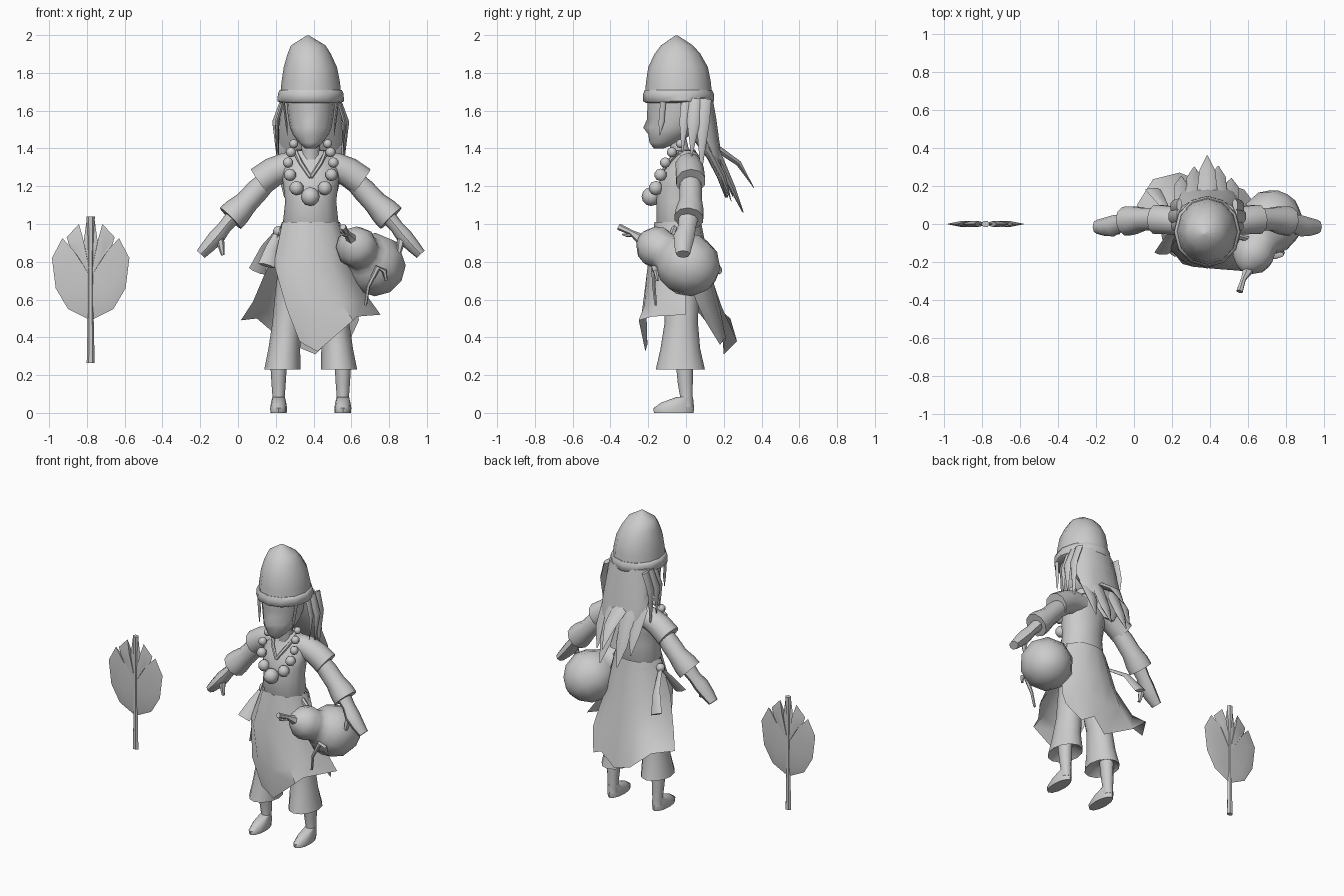
import bpy, bmesh, math
from mathutils import Vector

CX = 0.385  # centre line of the figure
grey = bpy.data.materials.new("plain_grey")
grey.diffuse_color = (0.6, 0.6, 0.6, 1)


def make(name, verts, faces, smooth=50, closed=True):
    me = bpy.data.meshes.new(name)
    me.from_pydata([tuple(v) for v in verts], [], faces)
    if closed:
        bm = bmesh.new()
        bm.from_mesh(me)
        bmesh.ops.recalc_face_normals(bm, faces=bm.faces)
        bm.to_mesh(me)
        bm.free()
    me.materials.append(grey)
    ob = bpy.data.objects.new(name, me)
    bpy.context.collection.objects.link(ob)
    bpy.ops.object.select_all(action='DESELECT')
    ob.select_set(True)
    bpy.context.view_layer.objects.active = ob
    bpy.ops.object.shade_smooth_by_angle(angle=math.radians(smooth))
    return ob


def skin(name, rings, smooth=50):
    """Bridge equal rings of points and close both ends."""
    n = len(rings[0])
    verts = [p for r in rings for p in r]
    faces = [(i * n + j, i * n + (j + 1) % n, (i + 1) * n + (j + 1) % n, (i + 1) * n + j)
             for i in range(len(rings) - 1) for j in range(n)]
    faces += [tuple(range(n))[::-1], tuple(range(len(verts) - n, len(verts)))]
    return make(name, verts, faces, smooth)


def loft(name, rows, n=12, smooth=50):
    """Upright form; rows are (cx, cy, z, rx, ry)."""
    return skin(name, [[(cx + rx * math.cos(2 * math.pi * k / n),
                         cy + ry * math.sin(2 * math.pi * k / n), z) for k in range(n)]
                       for cx, cy, z, rx, ry in rows], smooth)


def tube(name, pts, n=8, flat=1.0, ref=(0, 1, 0)):
    """Form along a path; pts are (x, y, z, radius), flat scales it along ref."""
    ps = [Vector(p[:3]) for p in pts]
    rings = []
    for i, p in enumerate(ps):
        d = (ps[min(i + 1, len(ps) - 1)] - ps[max(i - 1, 0)]).normalized()
        a = d.cross(Vector(ref)).normalized()
        b = a.cross(d)
        r = pts[i][3]
        rings.append([p + a * r * math.cos(2 * math.pi * k / n) + b * r * flat * math.sin(2 * math.pi * k / n)
                      for k in range(n)])
    return skin(name, rings)


def sheet(name, rows):
    """Cloth from rows of equally many points."""
    n = len(rows[0])
    return make(name, [p for r in rows for p in r],
                [(i * n + j, i * n + j + 1, (i + 1) * n + j + 1, (i + 1) * n + j)
                 for i in range(len(rows) - 1) for j in range(n - 1)], closed=False)


def ball(name, loc, r, seg=8, rings=5):
    bm = bmesh.new()
    bmesh.ops.create_uvsphere(bm, u_segments=seg, v_segments=rings, radius=r)
    pts = [Vector(loc) + v.co for v in bm.verts]
    faces = [tuple(v.index for v in f.verts) for f in bm.faces]
    bm.free()
    return make(name, pts, faces)


# Leaf fan: notched blade, thicker inside the rim, creased along the stem
half = [(0, .49), (-.12, .55), (-.185, .66), (-.205, .82), (-.15, .925), (-.11, .875),
        (-.127, .93), (-.062, 1.0), (-.038, .90), (-.02, 1.03)]
rim = half + [(-x, z) for x, z in half[:0:-1]]
m = len(rim)
verts = [(-.78 + x, 0, z) for x, z in rim]
faces = []
for s in (-1, 1):
    b = len(verts)
    verts += [(-.78 + x * .62, s * (.016 if abs(x) > .04 else .006), .72 + (z - .72) * .7) for x, z in rim]
    verts.append((-.78, s * .004, .72))
    for i in range(m):
        j = (i + 1) % m
        faces += [(i, j, b + j, b + i), (b + i, b + j, b + m)]
make("leaf_blade", verts, faces, 60)
tube("leaf_stem", [(-.78, 0, .265, .021), (-.78, 0, .5, .016), (-.78, 0, .8, .015), (-.78, 0, 1.04, .022)], 6, .8)

# Hat with rolled band
loft("hat_dome", [(CX, -.04, 1.67, .163, .178), (CX, -.04, 1.75, .155, .172), (.383, -.042, 1.83, .141, .158),
                  (.377, -.045, 1.90, .115, .122), (.372, -.048, 1.945, .092, .085), (.37, -.05, 1.997, .008, .008)], 12)
loft("hat_band", [(CX, -.04, 1.64, .155, .17), (CX, -.04, 1.65, .176, .188),
                  (CX, -.04, 1.69, .174, .187), (CX, -.04, 1.71, .164, .178)], 12, 65)

# Head with the nose drawn out and the eye sockets pressed in, and neck
head = loft("head", [(CX, -.145, 1.40, .028, .025), (CX, -.115, 1.43, .062, .078), (CX, -.085, 1.475, .096, .115),
                     (CX, -.07, 1.51, .11, .13), (CX, -.055, 1.555, .118, .143), (CX, -.045, 1.61, .125, .16),
                     (CX, -.04, 1.68, .13, .16)], 16, 60)
for v in head.data.vertices:
    ring, k = divmod(v.index, 16)
    if k == 12 and ring in (3, 4):
        v.co.y -= (.026, .008)[ring - 3]
    elif k in (11, 13) and ring == 4:
        v.co.y += .014
tube("neck", [(CX, -.01, 1.29, .065), (CX, -.03, 1.38, .05), (CX, -.05, 1.47, .048)], 10)

# Hair: back mass, long spiky locks and side locks
loft("hair_back", [(CX, .215, 1.14, .04, .008), (CX, .185, 1.25, .11, .022), (CX, .15, 1.35, .155, .04),
                   (CX, .105, 1.45, .17, .07), (CX, .07, 1.56, .163, .09), (CX, .04, 1.67, .155, .10)], 12, 60)
locks = [(0, .20, .36, 1.19), (.05, .19, .305, 1.06), (-.06, .19, .30, 1.06),
         (.11, .155, .24, 1.12), (-.12, .155, .25, 1.14)]
for dx, y1, y2, z in locks:
    tube("hair_lock", [(CX + dx * .9, .09, 1.55, .03), (CX + dx, y1 - .035, 1.40, .055),
                       (CX + dx * 1.1, (y1 + y2) / 2, z + .13, .042), (CX + dx * 1.15, y2, z, .003)], 6, .4)
for s in (-1, 1):
    for y, z, w, r in ((-.14, 1.47, .13, .015), (-.02, 1.38, .18, .025),
                       (.03, 1.36, .19, .035), (.08, 1.27, .18, .035)):
        tube("side_lock", [(CX + s * .145, y + .02, 1.66, r), (CX + s * w, y + .01, 1.54, r),
                           (CX + s * w * .95, y, z, .003)], 6, .45, (1, 0, 0))

# Tunic body with V collar
loft("tunic_body", [(CX, -.045, .95, .12, .09), (CX, -.045, 1.01, .147, .115), (CX, -.045, 1.12, .135, .115),
                    (CX, -.04, 1.20, .145, .115), (CX, -.02, 1.28, .155, .10), (CX, .005, 1.35, .13, .075),
                    (CX, -.005, 1.39, .075, .055)], 14)
for s in (-1, 1):
    tube("collar", [(CX, -.135, 1.245, .010), (CX + s * .05, -.102, 1.32, .012), (CX + s * .082, -.04, 1.38, .014),
                    (CX + s * .04, .045, 1.385, .012)], 6)

# Bead necklace
ball("pendant_bead", (.383, -.185, 1.145), .05, 8, 6)
for s in (-1, 1):
    for dx, y, z, r in ((.075, -.16, 1.19, .038), (.11, -.135, 1.26, .033), (.12, -.11, 1.325, .028),
                        (.105, -.075, 1.38, .027), (.09, -.03, 1.425, .024)):
        ball("necklace_bead", (CX + s * dx, y, z), r)

# Arms, sleeves and hands
for s in (-1, 1):
    def limb(name, pts, n=10, flat=1.0):
        tube(name, [(CX + s * x, y, z, r) for x, y, z, r in pts], n, flat)
    limb("short_sleeve", [(.06, .01, 1.31, .07), (.13, .015, 1.305, .074), (.20, .02, 1.275, .078),
                          (.27, .025, 1.225, .08)])
    limb("long_sleeve", [(.20, .02, 1.26, .05), (.28, .025, 1.18, .062), (.34, .025, 1.115, .063),
                         (.39, .02, 1.065, .077), (.425, .015, 1.03, .079)])
    limb("hand", [(.40, .015, 1.05, .042), (.455, .005, .985, .036), (.495, -.01, .935, .043),
                  (.54, -.015, .885, .037), (.582, -.015, .84, .028)], 8, 1.3)
    limb("thumb", [(.485, -.025, .95, .022), (.475, -.04, .89, .019), (.465, -.045, .835, .01)], 6)

# Trouser legs, shins and feet
for s in (-1, 1):
    x = CX + s * .17
    loft("trouser_leg", [(CX + s * .15, -.03, .27, .05, .07), (CX + s * .15, -.03, .23, .096, .13),
                         (CX + s * .14, -.03, .34, .084, .105), (CX + s * .125, -.025, .48, .078, .088),
                         (CX + s * .095, -.025, .65, .092, .095), (CX + s * .075, -.035, .97, .07, .10)], 12)
    loft("shin", [(x, .002, .03, .034, .038), (x, .002, .08, .032, .034), (x, -.004, .16, .038, .042),
                  (x, -.01, .28, .045, .048)], 10)
    loft("foot", [(x, -.065, 0, .043, .105), (x, -.065, .025, .045, .108), (x, -.045, .055, .04, .085),
                  (x, -.005, .085, .033, .042)], 12)

# Skirt: pointed front panel and torn back panel
sheet("skirt_front", [
    [(.235, -.06, 1.01), (.29, -.145, 1.01), (.385, -.167, 1.01), (.48, -.145, 1.01), (.53, -.08, 1.01), (.54, .0, 1.01)],
    [(.19, -.13, .79), (.25, -.19, .78), (.385, -.205, .76), (.50, -.18, .77), (.58, -.12, .78), (.60, .0, .78)],
    [(.255, -.21, .56), (.31, -.225, .54), (.42, -.235, .52), (.55, -.22, .57), (.65, -.14, .59), (.69, .0, .61)],
    [(.325, -.205, .38), (.355, -.205, .36), (.42, -.215, .325), (.61, -.25, .49), (.63, -.18, .51), (.755, -.0, .52)]])
sheet("skirt_back", [
    [(.232, -.06, 1.01), (.25, .02, 1.01), (.32, .07, 1.01), (.385, .08, 1.01), (.46, .07, 1.01), (.54, .0, 1.01),
     (.54, -.03, 1.01)],
    [(.16, -.06, .78), (.20, .06, .77), (.29, .12, .76), (.385, .13, .76), (.49, .11, .76), (.57, .04, .77),
     (.59, .0, .78)],
    [(.08, .02, .59), (.14, .15, .57), (.27, .19, .56), (.39, .18, .55), (.50, .16, .56), (.58, .10, .58),
     (.63, .05, .60)],
    [(.015, .10, .49), (.10, .235, .50), (.24, .27, .38), (.41, .20, .31), (.50, .21, .40), (.58, .18, .36),
     (.64, .1, .49)]])

# Sash bow ends on the hip
ball("sash_knot", (.215, -.03, .96), .03)
for y, x, z in ((-.15, .15, .78), (.18, .10, .75)):
    tube("sash_end", [(.215, -.03, .96, .018), ((.2 + x) / 2, y * .6, .87, .03), (x, y, z, .045)], 6, .3)

# Gourd bottle: turned along one tilted axis, with forked stem and cord
base, axis = Vector((.72, .01, .785)), Vector((-.095, -.17, .095)).normalized()
gourd = [(-.17, .03), (-.145, .09), (-.09, .143), (0, .17), (.07, .153), (.11, .125), (.135, .107),
         (.165, .103), (.215, .113), (.265, .095), (.305, .055), (.325, .015)]
tube("gourd", [(*(base + axis * t), r) for t, r in gourd], 10)
tube("gourd_stem", [(.60, -.24, .92, .03), (.575, -.29, .955, .014), (.555, -.355, .985, .018)], 6)
tube("gourd_twig", [(.585, -.27, .945, .012), (.565, -.31, .94, .01), (.55, -.335, .945, .006)], 6)
tube("gourd_cord", [(.675, -.16, .57, .008), (.69, -.17, .67, .01), (.74, -.17, .77, .016),
                    (.775, -.16, .75, .014), (.785, -.15, .70, .008)], 6)
tube("gourd_strap", [(.53, -.06, .98, .015), (.60, -.08, .93, .015), (.66, -.09, .86, .02)], 6)
